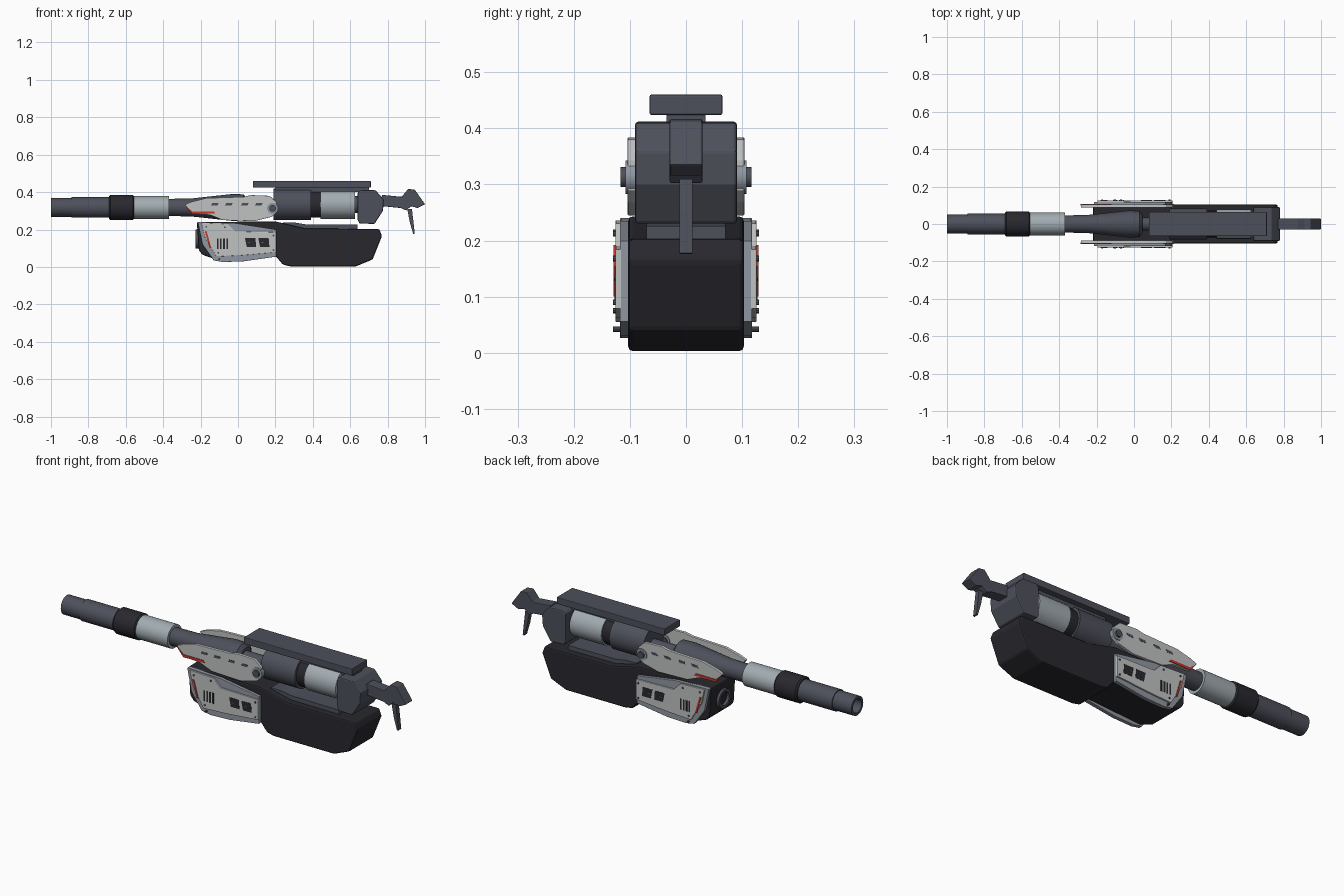
import bpy, bmesh, math
from mathutils import Matrix

cube = bpy.data.objects.get("Cube")
if cube:
    bpy.data.objects.remove(cube, do_unlink=True)


def material(name, r, g, b):
    m = bpy.data.materials.new(name)
    m.use_nodes = True
    m.diffuse_color = (r, g, b, 1)
    m.node_tree.nodes["Principled BSDF"].inputs["Base Color"].default_value = (r, g, b, 1)
    return m


BLACK = material("near black", 0.022, 0.021, 0.027)
GREY = material("slate grey", 0.075, 0.08, 0.105)
SILVER = material("silver blue", 0.36, 0.41, 0.44)
PANEL = material("pale panel grey", 0.53, 0.54, 0.54)
TRIM = material("panel trim grey", 0.28, 0.31, 0.36)
RED = material("red", 0.55, 0.04, 0.025)


def finish(name, bm, mat, bevel=0, smooth=False):
    bmesh.ops.recalc_face_normals(bm, faces=bm.faces)
    me = bpy.data.meshes.new(name)
    bm.to_mesh(me)
    bm.free()
    me.materials.append(mat)
    ob = bpy.data.objects.new(name, me)
    bpy.context.collection.objects.link(ob)
    if bevel:
        mod = ob.modifiers.new("edge bevel", 'BEVEL')
        mod.width, mod.segments, mod.limit_method = bevel, 2, 'ANGLE'
    if smooth:
        bpy.ops.object.select_all(action='DESELECT')
        ob.select_set(True)
        bpy.context.view_layer.objects.active = ob
        bpy.ops.object.shade_smooth_by_angle(angle=math.radians(35))
    return ob


def slab(name, pts, y0, y1, mat, bevel=0):
    """Side profile in x and z, extruded from y0 to y1."""
    bm = bmesh.new()
    face = bm.faces.new([bm.verts.new((x, y0, z)) for x, z in pts])
    new = bmesh.ops.extrude_face_region(bm, geom=[face])["geom"]
    bmesh.ops.translate(bm, vec=(0, y1 - y0, 0),
                        verts=[v for v in new if isinstance(v, bmesh.types.BMVert)])
    return finish(name, bm, mat, bevel)


def box(name, x0, x1, y0, y1, z0, z1, mat, bevel=0):
    return slab(name, [(x0, z0), (x1, z0), (x1, z1), (x0, z1)], y0, y1, mat, bevel)


def lathe(name, profile, z, mat, sides=32):
    """Profile of (x, radius) spun round the lengthwise axis at height z."""
    bm = bmesh.new()
    verts = [bm.verts.new((x, 0, z + r)) for x, r in profile]
    edges = [bm.edges.new(p) for p in zip(verts, verts[1:])]
    bmesh.ops.spin(bm, geom=verts + edges, cent=(0, 0, z), axis=(1, 0, 0),
                   angle=math.tau, steps=sides, use_duplicate=False)
    bmesh.ops.remove_doubles(bm, verts=bm.verts, dist=0.0001)
    return finish(name, bm, mat, smooth=True)


def pin(name, x, z, radius, y0, y1, mat, sides=12):
    """Short cylinder lying across the model."""
    bm = bmesh.new()
    bmesh.ops.create_cone(bm, cap_ends=True, segments=sides, radius1=radius, radius2=radius,
                          depth=abs(y1 - y0),
                          matrix=Matrix.Translation((x, (y0 + y1) / 2, z)) @ Matrix.Rotation(math.pi / 2, 4, 'X'))
    return finish(name, bm, mat, smooth=True)


# Barrel
AXIS = 0.318
lathe("muzzle", [(-0.88, 0), (-0.88, 0.036), (-1, 0.036), (-1, 0.05), (-0.89, 0.05), (-0.89, 0)], AXIS, GREY)
lathe("barrel_front", [(-0.89, 0), (-0.89, 0.055), (-0.68, 0.055), (-0.68, 0)], AXIS, GREY)
lathe("barrel_grip_ring", [(-0.69, 0), (-0.69, 0.06), (-0.682, 0.067), (-0.562, 0.067),
                           (-0.555, 0.06), (-0.555, 0)], AXIS, BLACK)
lathe("barrel_sleeve", [(-0.555, 0), (-0.555, 0.061), (-0.37, 0.061), (-0.37, 0)], AXIS, SILVER)
lathe("barrel_rear", [(-0.37, 0), (-0.37, 0.046), (-0.25, 0.048), (-0.03, 0.072),
                      (0.03, 0.07), (0.045, 0.05), (0.045, 0)], AXIS, GREY)
lathe("barrel_link", [(0.03, 0), (0.03, 0.035), (0.2, 0.035), (0.2, 0)], AXIS, GREY)

# Upper receiver cylinders
CORE = 0.334
lathe("receiver_drum", [(0.19, 0), (0.19, 0.084), (0.39, 0.084), (0.39, 0)], CORE, GREY)
lathe("receiver_band", [(0.39, 0), (0.39, 0.071), (0.44, 0.071), (0.44, 0)], CORE, BLACK)
lathe("receiver_sleeve", [(0.44, 0), (0.44, 0.079), (0.625, 0.079), (0.625, 0)], CORE, SILVER)
lathe("receiver_core", [(0.62, 0), (0.62, 0.045), (0.66, 0.045), (0.66, 0)], CORE, GREY)
slab("rear_cap", [(0.64, 0.25), (0.65, 0.232), (0.73, 0.23), (0.775, 0.3), (0.78, 0.36), (0.735, 0.41),
                  (0.655, 0.412), (0.64, 0.4)], -0.091, 0.091, GREY, 0.006)
box("top_rail", 0.08, 0.71, -0.065, 0.065, 0.424, 0.46, GREY, 0.003)
box("rail_mount", 0.2, 0.7, -0.035, 0.035, 0.4, 0.426, GREY)

# Rear stock and lever
slab("stock", [(0.77, 0.325), (0.87, 0.315), (0.9, 0.302), (0.925, 0.325), (0.96, 0.315), (1, 0.335),
               (0.945, 0.413), (0.91, 0.417), (0.875, 0.375), (0.77, 0.385)], -0.029, 0.029, GREY, 0.003)
slab("rear_lever", [(0.905, 0.31), (0.918, 0.24), (0.937, 0.176), (0.945, 0.178), (0.937, 0.25),
                    (0.93, 0.31)], -0.012, 0.012, GREY)

# Lower housing
slab("lower_housing", [(-0.21, 0.09), (-0.19, 0.065), (-0.12, 0.04), (0.2, 0.06), (0.24, 0.012), (0.28, 0.003),
                       (0.63, 0.003), (0.72, 0.04), (0.77, 0.165), (0.755, 0.203), (0.36, 0.205),
                       (0.2, 0.243), (-0.22, 0.24)], -0.103, 0.103, BLACK, 0.008)
slab("housing_deck", [(0.24, 0.2), (0.64, 0.2), (0.64, 0.226), (0.36, 0.228), (0.3, 0.238), (0.24, 0.238)],
     -0.07, 0.07, GREY)
lathe("front_port", [(-0.2, 0), (-0.2, 0.035), (-0.228, 0.035), (-0.228, 0.05), (-0.2, 0.055)], 0.15, GREY)

# Side armour, the same on both sides
for side, s in (("right", -1), ("left", 1)):
    slab(f"{side}_lower_trim", [(-0.215, 0.24), (-0.19, 0.12), (-0.13, 0.035), (-0.08, 0.026), (0.03, 0.03),
                                (0.205, 0.055), (0.205, 0.2), (-0.02, 0.235)],
         s * 0.098, s * 0.118, TRIM, 0.002)
    slab(f"{side}_lower_panel", [(-0.195, 0.236), (-0.178, 0.16), (-0.115, 0.055), (0.02, 0.062), (0.205, 0.078),
                                 (0.205, 0.185), (-0.015, 0.19), (-0.055, 0.23)],
         s * 0.112, s * 0.126, PANEL, 0.002)
    slab(f"{side}_lower_stripe", [(-0.178, 0.19), (-0.168, 0.192), (-0.142, 0.1), (-0.152, 0.103)],
         s * 0.124, s * 0.129, RED)
    for i in range(4):
        x = -0.113 + i * 0.017
        box(f"{side}_vent_slot_{i + 1}", x, x + 0.009, s * 0.125, s * 0.127, 0.095, 0.152, BLACK)
    for i, x in enumerate((0.037, 0.108)):
        slab(f"{side}_vent_window_{i + 1}", [(x + 0.01, 0.107), (x + 0.06, 0.107), (x + 0.056, 0.155), (x, 0.155)],
             s * 0.125, s * 0.127, BLACK)
        box(f"{side}_vent_bar_{i + 1}", x + 0.014, x + 0.03, s * 0.126, s * 0.128, 0.128, 0.133, GREY)
    for i, (x, z) in enumerate(((-0.17, 0.215), (-0.07, 0.212), (-0.105, 0.075), (0.19, 0.168),
                                (0.19, 0.09), (-0.1, 0.042))):
        pin(f"{side}_bolt_{i + 1}", x, z, 0.005, s * 0.115, s * 0.13, GREY, 8)

    slab(f"{side}_upper_panel", [(-0.285, 0.333), (-0.25, 0.348), (-0.17, 0.368), (0.03, 0.375), (0.07, 0.384),
                                 (0.17, 0.38), (0.207, 0.345), (0.207, 0.29), (0.18, 0.268),
                                 (0.09, 0.245), (-0.08, 0.25), (-0.15, 0.278), (-0.245, 0.283)],
         s * 0.088, s * 0.104, PANEL, 0.002)
    slab(f"{side}_upper_stripe", [(-0.285, 0.332), (-0.245, 0.297), (-0.13, 0.297), (-0.12, 0.285),
                                  (-0.245, 0.283)], s * 0.1, s * 0.107, RED)
    for i, x in enumerate((-0.145, -0.07, 0.015, 0.09)):
        slab(f"{side}_upper_slot_{i + 1}", [(x, 0.328), (x + 0.035, 0.328), (x + 0.042, 0.341), (x + 0.007, 0.341)],
             s * 0.103, s * 0.105, GREY)
    pin(f"{side}_pivot_washer", 0.185, 0.313, 0.03, s * 0.085, s * 0.108, TRIM, 24)
    pin(f"{side}_pivot", 0.185, 0.313, 0.018, s * 0.08, s * 0.117, GREY, 16)
